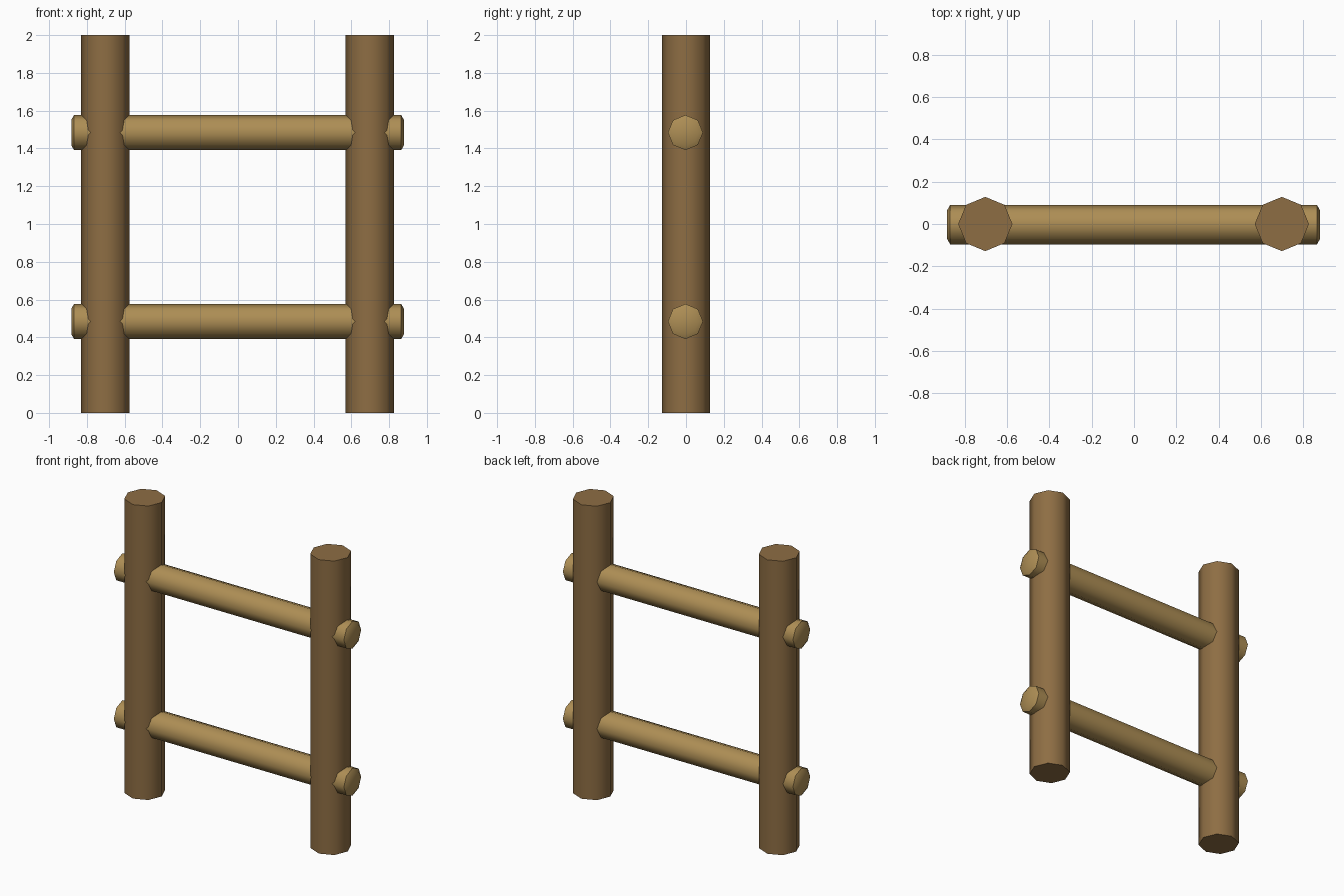
import bpy, bmesh, math
from mathutils import Matrix

if "Cube" in bpy.data.objects:
    bpy.data.objects.remove(bpy.data.objects["Cube"])


def material(name, rgb):
    m = bpy.data.materials.new(name)
    m.diffuse_color = (*rgb, 1)
    m.use_nodes = True
    m.node_tree.nodes["Principled BSDF"].inputs["Base Color"].default_value = m.diffuse_color
    return m


def log(name, rings, mat, matrix):
    """Eight-sided log along its own z, lofted through (z, radius) rings."""
    bm = bmesh.new()
    loops = [[bm.verts.new((r * math.cos(i * math.pi / 4), r * math.sin(i * math.pi / 4), z))
              for i in range(8)] for z, r in rings]
    for a, b in zip(loops, loops[1:]):
        for i in range(8):
            j = (i + 1) % 8
            bm.faces.new((a[i], a[j], b[j], b[i]))
    bm.faces.new(loops[0][::-1])
    bm.faces.new(loops[-1])
    mesh = bpy.data.meshes.new(name)
    bm.to_mesh(mesh)
    bm.free()
    mesh.materials.append(mat)
    ob = bpy.data.objects.new(name, mesh)
    bpy.context.collection.objects.link(ob)
    ob.matrix_world = matrix
    # Smooth bark, crisp cut ends
    bpy.ops.object.select_all(action='DESELECT')
    ob.select_set(True)
    bpy.context.view_layer.objects.active = ob
    bpy.ops.object.shade_smooth_by_angle(angle=math.radians(50))
    return ob


dark_wood = material("dark_wood", (0.27, 0.155, 0.057))
light_wood = material("light_wood", (0.42, 0.27, 0.09))

# Upright posts
for side, x in (("left", -0.702), ("right", 0.698)):
    log(f"{side}_post", [(0, 0.128), (2, 0.128)], dark_wood, Matrix.Translation((x, 0, 0)))

# Crossing rungs with slightly rounded ends that poke through the posts
rung_rings = [(-0.88, 0.068), (-0.866, 0.093), (0.866, 0.093), (0.88, 0.068)]
lay_along_x = Matrix.Rotation(math.pi / 2, 4, 'Y')
for level, z in (("lower", 0.484), ("upper", 1.484)):
    log(f"{level}_rung", rung_rings, light_wood,
        Matrix.Translation((-0.002, -0.003, z)) @ lay_along_x)
